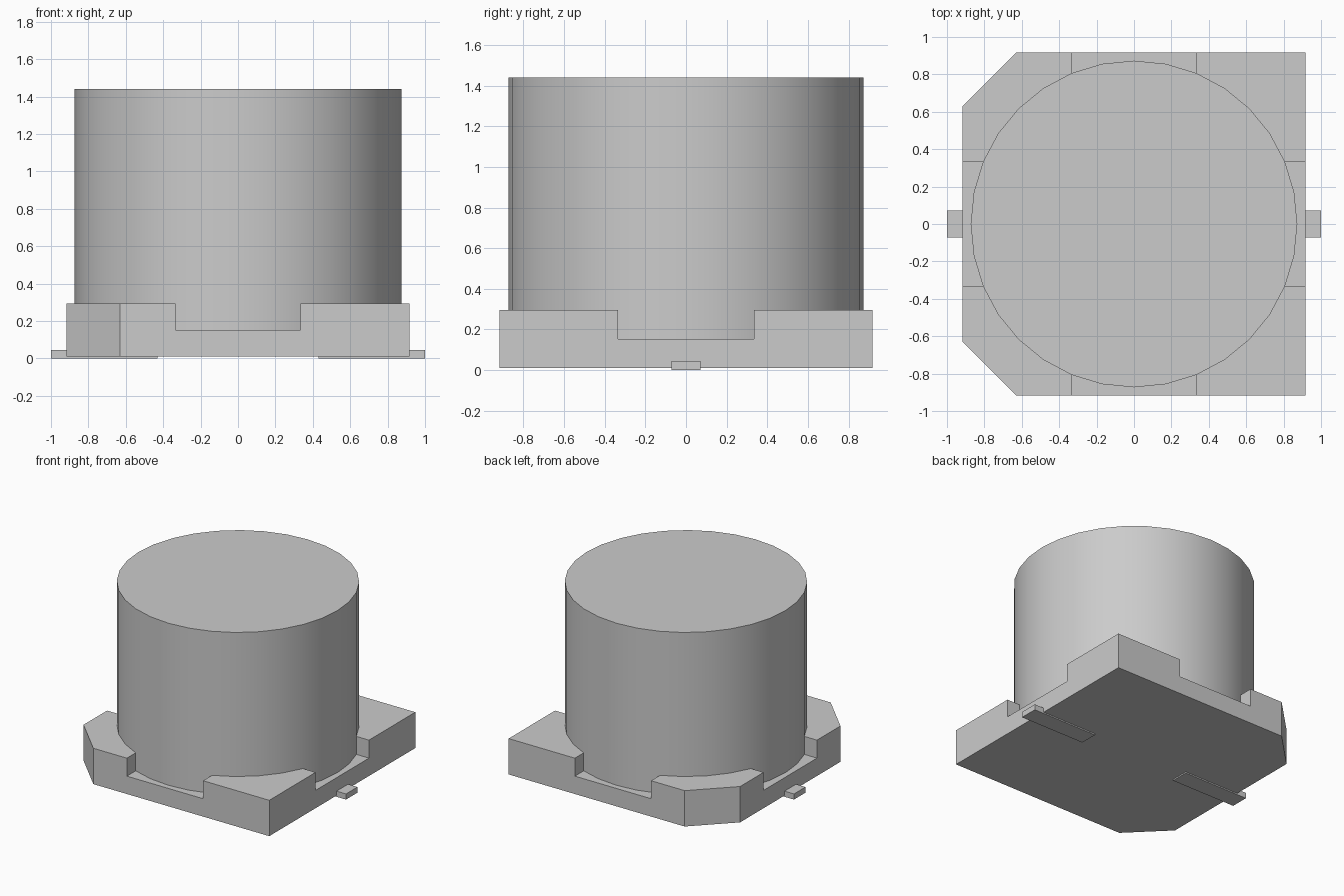
import bpy, bmesh, math

cube = bpy.data.objects.get("Cube")
if cube:
    bpy.data.objects.remove(cube, do_unlink=True)

grey = bpy.data.materials.new("plain grey")
grey.use_nodes = True
grey.diffuse_color = (0.6, 0.6, 0.6, 1)
grey.node_tree.nodes["Principled BSDF"].inputs["Base Color"].default_value = (0.6, 0.6, 0.6, 1)


def prism(name, outline, z0, z1):
    """Extrude a counter-clockwise outline from z0 to z1."""
    bm = bmesh.new()
    face = bm.faces.new([bm.verts.new((x, y, z0)) for x, y in outline])
    top = bmesh.ops.extrude_face_region(bm, geom=[face])["geom"]
    bmesh.ops.translate(bm, vec=(0, 0, z1 - z0),
                        verts=[v for v in top if isinstance(v, bmesh.types.BMVert)])
    bmesh.ops.recalc_face_normals(bm, faces=bm.faces[:])
    mesh = bpy.data.meshes.new(name)
    bm.to_mesh(mesh)
    bm.free()
    mesh.materials.append(grey)
    obj = bpy.data.objects.new(name, mesh)
    bpy.context.collection.objects.link(obj)
    return obj


def box(name, x0, x1, y0, y1, z0, z1):
    return prism(name, [(x0, y0), (x1, y0), (x1, y1), (x0, y1)], z0, z1)


# Square base with two chamfered corners on the right side
H, C = 0.917, 0.63
BOTTOM, FLOOR, TOP = 0.01, 0.152, 0.295
base = prism("base", [(-C, -H), (H, -H), (H, H), (-C, H), (-H, C), (-H, -C)], BOTTOM, TOP)

# Cross-shaped channel that leaves four raised corners
S = 0.335
cutters = [box("channel_cutter_x", -1.2, 1.2, -S, S, FLOOR, 0.5),
           box("channel_cutter_y", -S, S, -1.2, 1.2, FLOOR, 0.5)]
for cutter in cutters:
    cutter.hide_render = True
    cutter.display_type = 'WIRE'
    bpy.context.view_layer.objects.active = base
    mod = base.modifiers.new("channel", 'BOOLEAN')
    mod.operation = 'DIFFERENCE'
    mod.solver = 'EXACT'
    mod.object = cutter
    bpy.ops.object.modifier_apply(modifier=mod.name)
for cutter in cutters:
    bpy.data.objects.remove(cutter, do_unlink=True)

# Round can standing in the base
SIDES, R = 32, 0.873
can = prism("can", [(R * math.cos(math.tau * i / SIDES), R * math.sin(math.tau * i / SIDES))
                    for i in range(SIDES)], 0.1, 1.44)
bpy.ops.object.select_all(action='DESELECT')
can.select_set(True)
bpy.context.view_layer.objects.active = can
bpy.ops.object.shade_smooth_by_angle(angle=math.radians(30))

# Flat leads under the base, sticking out at both sides
W = 0.072
for name, x0, x1 in (("left_lead", 0.43, 1.0), ("right_lead", -1.0, -0.43)):
    box(name, x0, x1, -W, W, 0, 0.045)
